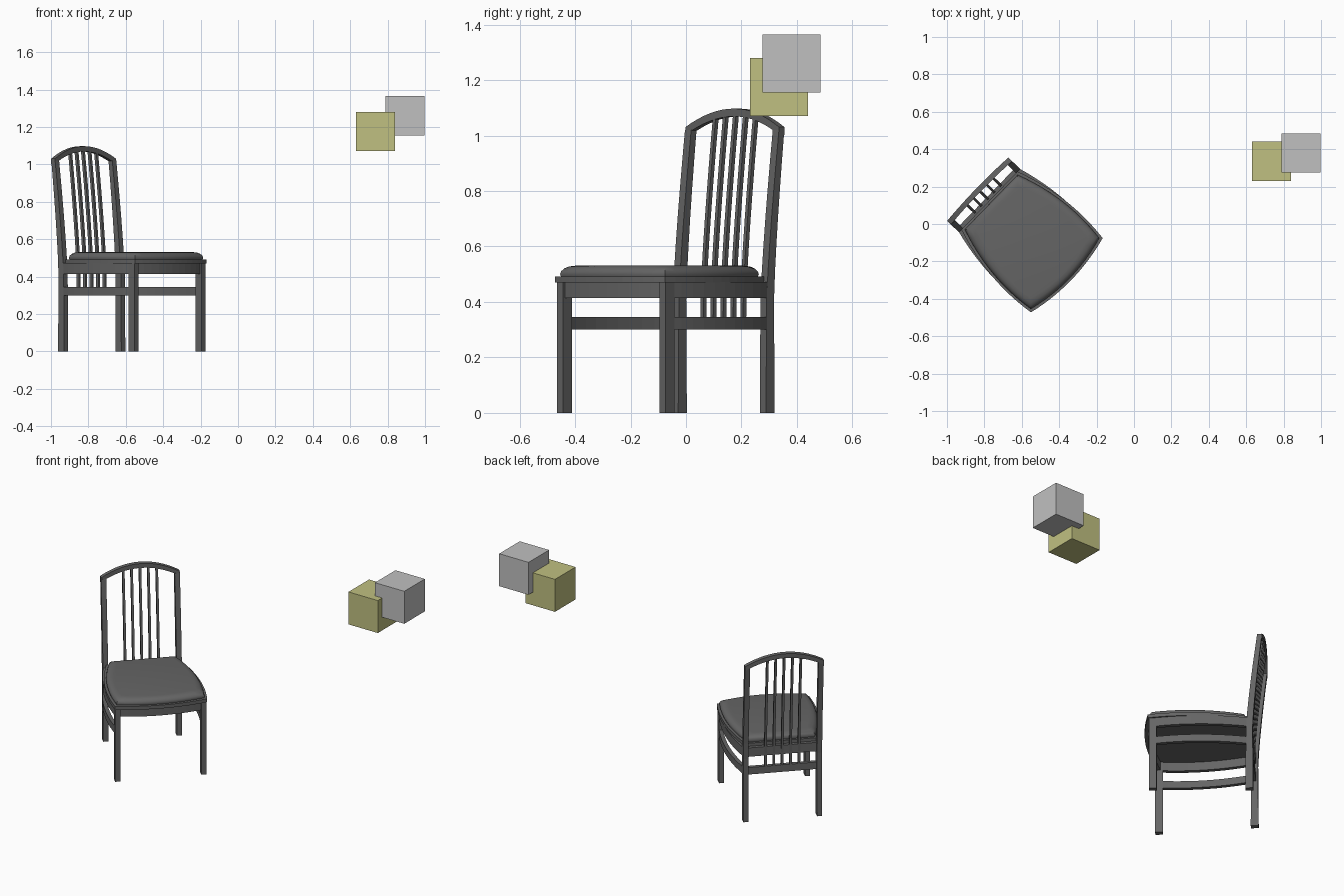
import bpy, bmesh, math
from mathutils import Matrix, Vector

cube = bpy.data.objects.get("Cube")
if cube:
    bpy.data.objects.remove(cube, do_unlink=True)


def material(name, rgb):
    m = bpy.data.materials.new(name)
    m.use_nodes = True
    m.diffuse_color = (*rgb, 1)
    m.node_tree.nodes["Principled BSDF"].inputs["Base Color"].default_value = (*rgb, 1)
    return m


charcoal = material("charcoal", (0.13, 0.13, 0.13))
grey = material("light_grey", (0.53, 0.53, 0.53))
olive = material("olive", (0.53, 0.53, 0.22))

# Chair frame: a = sideways, b = forward from the back legs, z = up
PLACE = Matrix.Translation((-0.78, 0.1325, 0)) @ Matrix.Rotation(math.radians(46), 4, "Z")


def loft(name, rings):
    """Skin a stack of matching (a, b, z) rings and cap both ends."""
    bm = bmesh.new()
    loops = [[bm.verts.new(PLACE @ Vector((a, -b, z))) for a, b, z in r] for r in rings]
    for low, high in zip(loops, loops[1:]):
        for i in range(len(low)):
            j = (i + 1) % len(low)
            bm.faces.new((low[i], low[j], high[j], high[i]))
    bm.faces.new(loops[0][::-1])
    bm.faces.new(loops[-1])
    bmesh.ops.recalc_face_normals(bm, faces=bm.faces)
    me = bpy.data.meshes.new(name)
    bm.to_mesh(me)
    bm.free()
    me.materials.append(charcoal)
    ob = bpy.data.objects.new(name, me)
    bpy.context.collection.objects.link(ob)
    return ob


def flat_ring(a, b, z, w, d):
    """Horizontal rectangle used for upright parts."""
    return [(a + s * w / 2, b + t * d / 2, z) for s, t in ((-1, -1), (1, -1), (1, 1), (-1, 1))]


def lean(z):
    """Backward sweep of the chair back."""
    return -0.003 - 0.06 * max(0, (z - 0.4) / 0.63) ** 1.3


def arch(a):
    return 1.03 + 0.067 * (1 - (a / 0.235) ** 2)


def steps(n):
    return [i / n for i in range(n + 1)]


# Legs
for side, s in (("left", 1), ("right", -1)):
    rings = []
    for t in steps(10):
        z = 1.02 * t
        rings.append(flat_ring(s * 0.22, lean(z), z, 0.031, 0.045 - 0.017 * t))
    loft("back_leg_" + side, rings)
    loft("front_leg_" + side, [flat_ring(s * 0.257, 0.556, z, 0.031, 0.045) for z in (0, 0.47)])

# Arched top rail
rings = []
for t in steps(16):
    a = 0.235 * (2 * t - 1)
    z = arch(a)
    b = lean(z)
    rings.append([(a, b - 0.014, z - 0.028), (a, b + 0.014, z - 0.028),
                  (a, b + 0.014, z), (a, b - 0.014, z)])
loft("top_rail", rings)

# Back slats
for i in range(5):
    a = 0.05 * (i - 2)
    top = arch(a) - 0.015
    heights = [0.33 + (top - 0.33) * t for t in steps(8)]
    loft(f"slat_{i + 1}", [flat_ring(a, lean(z), z, 0.014, 0.016) for z in heights])


# Bowed rails: straight line between two points pushed outwards in the middle
def rail(name, p, q, bow, z0, z1, thick=0.024):
    p, q = Vector(p), Vector(q)
    out = Vector((bow[0], bow[1]))
    n = out.normalized() if out.length else Vector((0, 1))
    rings = []
    for t in steps(10):
        c = p.lerp(q, t) + out * 4 * t * (1 - t)
        i, o = c - n * thick / 2, c + n * thick / 2
        rings.append([(i.x, i.y, z0), (o.x, o.y, z0), (o.x, o.y, z1), (i.x, i.y, z1)])
    loft(name, rings)


for label, z0, z1 in (("apron", 0.415, 0.472), ("stretcher", 0.30, 0.345)):
    for side, s in (("left", 1), ("right", -1)):
        rail(f"{label}_{side}", (s * 0.22, 0), (s * 0.257, 0.556), (s * 0.03, 0), z0, z1)
    rail(label + "_back", (-0.21, 0), (0.21, 0), (0, 0), z0, z1)
rail("apron_front", (-0.25, 0.556), (0.25, 0.556), (0, 0.03), 0.415, 0.472)


# Seat outline with bowed sides and front
def outline(d, z):
    back, front, b0, b1 = 0.216 - d, 0.276 - d, 0.010 + d, 0.585 - d
    pts = []
    for t in steps(12)[:-1]:
        pts.append((back + (front - back) * t + 0.14 * t * (1 - t), b0 + (b1 - b0) * t, z))
    for t in steps(12):
        pts.append((front * (1 - 2 * t), b1 + 0.14 * t * (1 - t), z))
    for t in steps(12)[-2::-1]:
        pts.append((-back - (front - back) * t - 0.14 * t * (1 - t), b0 + (b1 - b0) * t, z))
    return pts


loft("seat_board", [outline(0, 0.47), outline(0, 0.492)])
cushion = loft("seat_cushion", [outline(d, z) for d, z in (
    (0.016, 0.490), (0.013, 0.500), (0.016, 0.511), (0.024, 0.521), (0.036, 0.528), (0.055, 0.531))])
bpy.ops.object.select_all(action="DESELECT")
cushion.select_set(True)
bpy.context.view_layer.objects.active = cushion
bpy.ops.object.shade_smooth_by_angle(angle=math.radians(40))

# Two floating blocks
for name, mat, loc in (("grey_block", grey, (0.893, 0.38, 1.26)),
                       ("olive_block", olive, (0.735, 0.335, 1.175))):
    bpy.ops.mesh.primitive_cube_add(size=0.21, location=loc)
    block = bpy.context.object
    block.name = name
    block.data.materials.append(mat)
